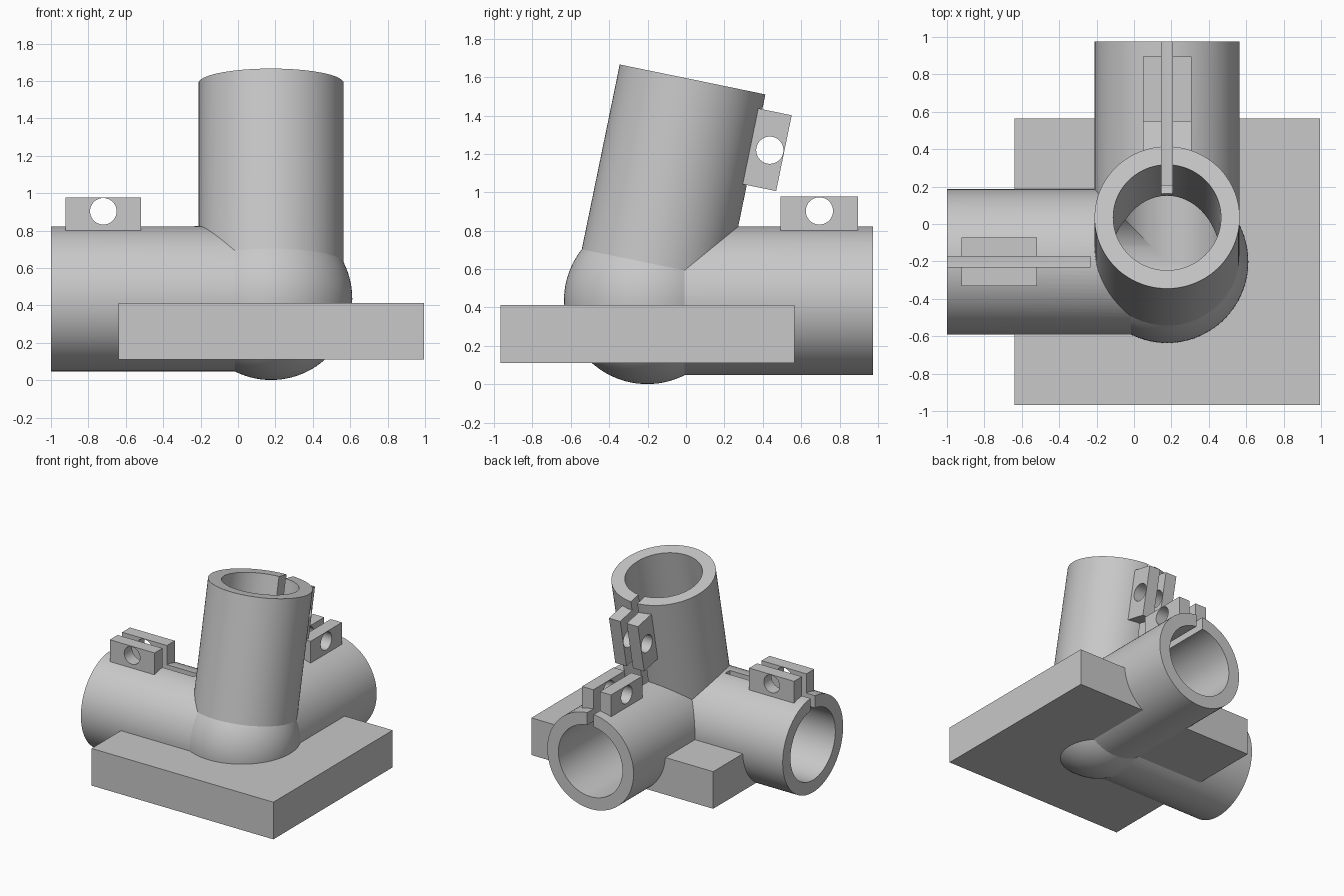
import bpy
import bmesh
from math import radians, sin, cos
from mathutils import Matrix, Vector

if "Cube" in bpy.data.objects:
    bpy.data.objects.remove(bpy.data.objects["Cube"], do_unlink=True)

CENTER = Vector((0.177, -0.202, 0.435))
LENGTH, OUTER, BORE, BALL = 1.177, 0.388, 0.288, 0.434
GAP, TILT = 0.029, radians(11.6)

grey = bpy.data.materials.new("plain grey")
grey.use_nodes = True
colour = (0.58, 0.58, 0.58, 1)
grey.diffuse_color = colour
grey.node_tree.nodes["Principled BSDF"].inputs["Base Color"].default_value = colour


def make(name, build, matrix):
    """Build one primitive with bmesh and place its vertices by a matrix."""
    bm = bmesh.new()
    build(bm)
    bm.transform(matrix)
    mesh = bpy.data.meshes.new(name)
    bm.to_mesh(mesh)
    bm.free()
    mesh.materials.append(grey)
    obj = bpy.data.objects.new(name, mesh)
    bpy.context.scene.collection.objects.link(obj)
    return obj


def box(name, low, high, matrix):
    low, high = Vector(low), Vector(high)
    size = Matrix.Diagonal((high - low).to_4d())
    place = matrix @ Matrix.Translation((low + high) / 2) @ size
    place_fn = lambda bm: bmesh.ops.create_cube(bm, size=1)
    return make(name, place_fn, place)


def rod(name, radius, start, end, matrix, segments=96):
    def build(bm):
        bmesh.ops.create_cone(bm, cap_ends=True, segments=segments, radius1=radius,
                              radius2=radius, depth=end - start)
    return make(name, build, matrix @ Matrix.Translation((0, 0, (start + end) / 2)))


def ball(name, radius, matrix):
    return make(name, lambda bm: bmesh.ops.create_uvsphere(
        bm, u_segments=96, v_segments=48, radius=radius), matrix)


def combine(target, other, operation):
    """Apply a boolean and remove the second solid."""
    mod = target.modifiers.new("boolean", "BOOLEAN")
    mod.operation, mod.solver, mod.object = operation, "EXACT", other
    graph = bpy.context.evaluated_depsgraph_get()
    mesh = bpy.data.meshes.new_from_object(target.evaluated_get(graph))
    target.modifiers.clear()
    target.data = mesh
    bpy.data.objects.remove(other, do_unlink=True)


def smooth(obj):
    obj.data.shade_smooth()
    obj.data.set_sharp_from_angle(angle=radians(22))


def frame(axis, out):
    """Local z runs along the pipe, local x points to the clamp side."""
    axis, out = Vector(axis), Vector(out)
    turn = Matrix((out, axis.cross(out), axis)).transposed()
    return Matrix.Translation(CENTER) @ turn.to_4x4()


s, c = sin(TILT), cos(TILT)
pipes = {
    "right": frame((-1, 0, 0), (0, 0, 1)),
    "back": frame((0, 1, 0), (0, 0, 1)),
    "upper": frame((0, s, c), (0, c, -s)),
}
at_center = Matrix.Translation(CENTER)

# Solid body: ball, three pipes and base plate
body = ball("corner_bracket", BALL, at_center)
for name, place in pipes.items():
    combine(body, rod(name + "_pipe", OUTER, 0, LENGTH, place), "UNION")
plate = box("base_plate", (-0.64, -0.967, 0.11), (0.995, 0.565, 0.412), Matrix())
combine(body, plate, "UNION")

# Hollow the pipes and split each one along its clamp side
combine(body, ball("hollow", BORE - 0.003, at_center), "DIFFERENCE")
for place in pipes.values():
    combine(body, rod("bore", BORE, 0, LENGTH + 0.1, place), "DIFFERENCE")
for place in pipes.values():
    slot = box("slot", (0.2, -GAP, 0.41), (0.45, GAP, LENGTH + 0.1), place)
    combine(body, slot, "DIFFERENCE")
smooth(body)

# Drilled pair of clamp lugs on each pipe
for name, place in pipes.items():
    for label, side in (("first", -1), ("second", 1)):
        y0, y1 = sorted((side * GAP, side * 0.13))
        lug = box(f"{name}_{label}_clamp_lug", (0.34, y0, 0.695), (0.543, y1, 1.098), place)
        across = place @ Matrix.Translation((0.468, 0, 0.897)) @ Matrix.Rotation(radians(90), 4, "X")
        combine(lug, rod("bolt_hole", 0.071, -0.3, 0.3, across, 48), "DIFFERENCE")
        smooth(lug)
